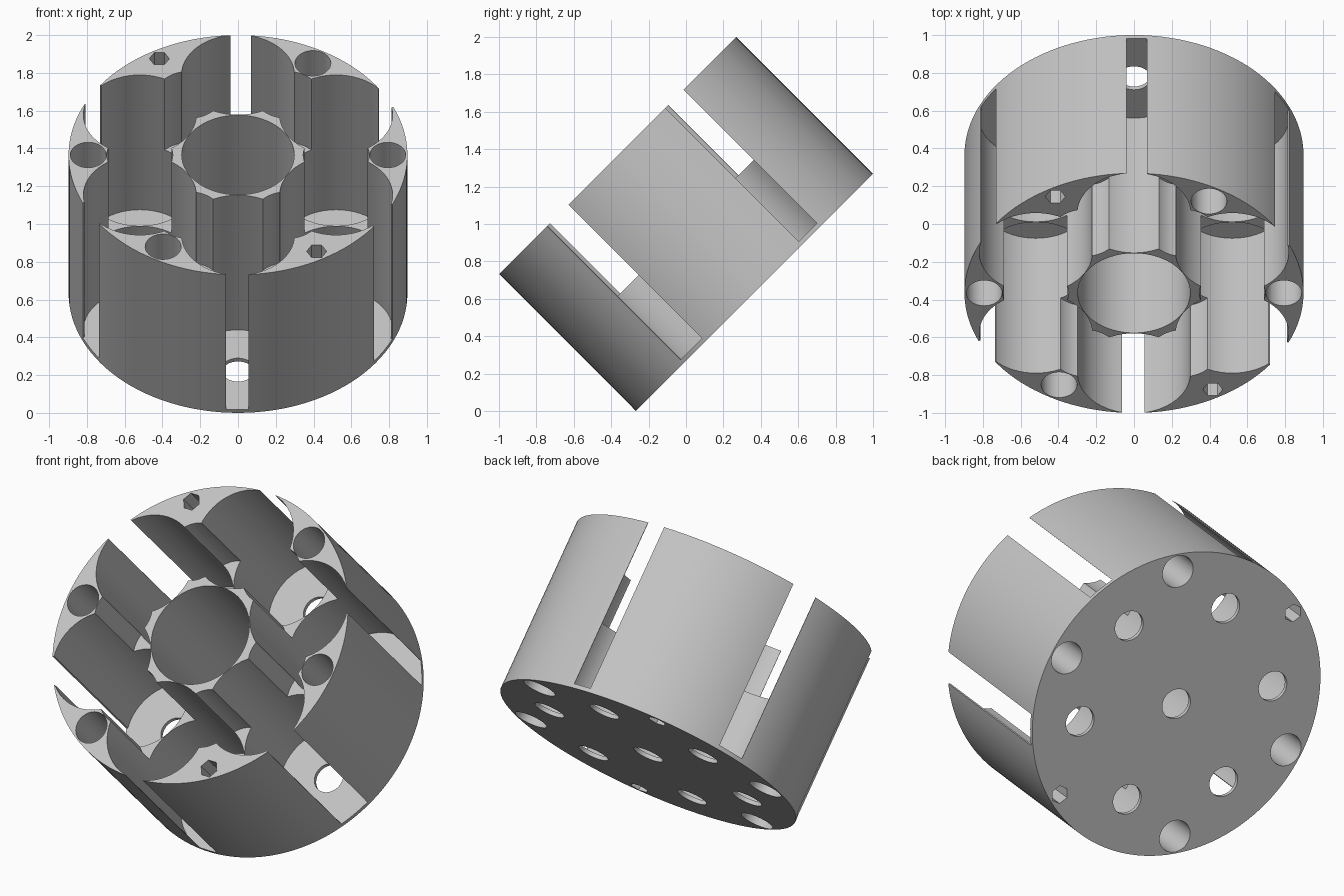
import bpy, bmesh
from math import radians, cos, sin
from mathutils import Matrix, Vector

if "Cube" in bpy.data.objects:
    bpy.data.objects.remove(bpy.data.objects["Cube"])

RADIUS, HALF = 0.897, 0.517      # outer drum
FLOOR = -0.492                   # top of the thin base plate
RING = 0.6                       # chamber centre distance
TOP = HALF + 0.1

grey = bpy.data.materials.new("light grey")
grey.use_nodes = True
grey.diffuse_color = (0.55, 0.55, 0.55, 1)
grey.node_tree.nodes["Principled BSDF"].inputs["Base Color"].default_value = grey.diffuse_color


def polar(dist, angle):
    a = radians(angle)
    return Vector((dist * cos(a), dist * sin(a), 0))


def add_cylinder(bm, dist, angle, radius, low, high, sides=48, turn=None):
    turn = angle if turn is None else turn
    place = Matrix.Translation(polar(dist, angle) + Vector((0, 0, (low + high) / 2)))
    bmesh.ops.create_cone(bm, cap_ends=True, segments=sides, radius1=radius, radius2=radius,
                          depth=high - low, matrix=place @ Matrix.Rotation(radians(turn), 4, "Z"))


def add_slot(bm, angle, width):
    size = Matrix.Diagonal((0.2, width, TOP - FLOOR, 1))
    place = Matrix.Translation(polar(0.95, angle) + Vector((0, 0, (TOP + FLOOR) / 2)))
    bmesh.ops.create_cube(bm, size=1, matrix=place @ Matrix.Rotation(radians(angle), 4, "Z") @ size)


def make_object(name, bm):
    mesh = bpy.data.meshes.new(name)
    bm.to_mesh(mesh)
    bm.free()
    obj = bpy.data.objects.new(name, mesh)
    bpy.context.collection.objects.link(obj)
    return obj


def cut(body, name, bm):
    cutter = make_object(name, bm)
    cutter.hide_render = True
    mod = body.modifiers.new(name, "BOOLEAN")
    mod.operation, mod.solver, mod.object = "DIFFERENCE", "EXACT", cutter
    bpy.context.view_layer.update()
    evaluated = body.evaluated_get(bpy.context.evaluated_depsgraph_get())
    result = bpy.data.meshes.new_from_object(evaluated)
    body.modifiers.clear()
    body.data = result
    bpy.data.objects.remove(cutter)


# Solid drum
bm = bmesh.new()
add_cylinder(bm, 0, 0, RADIUS, -HALF, HALF, 120)
drum = make_object("drum_holder", bm)

# Six chambers around a central bore
bm = bmesh.new()
for angle in range(30, 390, 60):
    add_cylinder(bm, RING, angle, 0.299, FLOOR, TOP, 60)
add_cylinder(bm, 0, 0, 0.298, FLOOR, TOP, 60)
cut(drum, "chamber_cutter", bm)

# Half-depth reliefs between neighbouring chambers
bm = bmesh.new()
for angle in range(0, 360, 60):
    add_cylinder(bm, 0.52, angle, 0.175, -0.015, TOP)
cut(drum, "relief_cutter", bm)

# Side slots where the chambers break through the wall
bm = bmesh.new()
for angle, width in ((28.7, 0.157), (88.9, 0.105), (149.6, 0.162),
                     (209.3, 0.178), (269.7, 0.12), (329.5, 0.19)):
    add_slot(bm, angle, width)
cut(drum, "slot_cutter", bm)

# Through holes: base plate, round rim holes and hexagonal rim holes
bm = bmesh.new()
add_cylinder(bm, 0, 0, 0.088, -TOP, 0, 32)
for angle in range(30, 390, 60):
    add_cylinder(bm, RING, angle, 0.088, -TOP, 0, 32)
for angle in (0, 60, 180, 240):
    add_cylinder(bm, 0.793, angle, 0.095, -TOP, TOP, 32)
for angle in (120, 300):
    add_cylinder(bm, 0.833, angle, 0.053, -TOP, TOP, 6, 30)
cut(drum, "hole_cutter", bm)

# Tilt the drum towards the front and stand it on the ground
drum.data.transform(Matrix.Translation((0, 0, 1)) @ Matrix.Rotation(radians(45), 4, "X"))
drum.data.materials.clear()
drum.data.materials.append(grey)

bpy.ops.object.select_all(action="DESELECT")
drum.select_set(True)
bpy.context.view_layer.objects.active = drum
bpy.ops.object.shade_smooth_by_angle(angle=radians(30))
